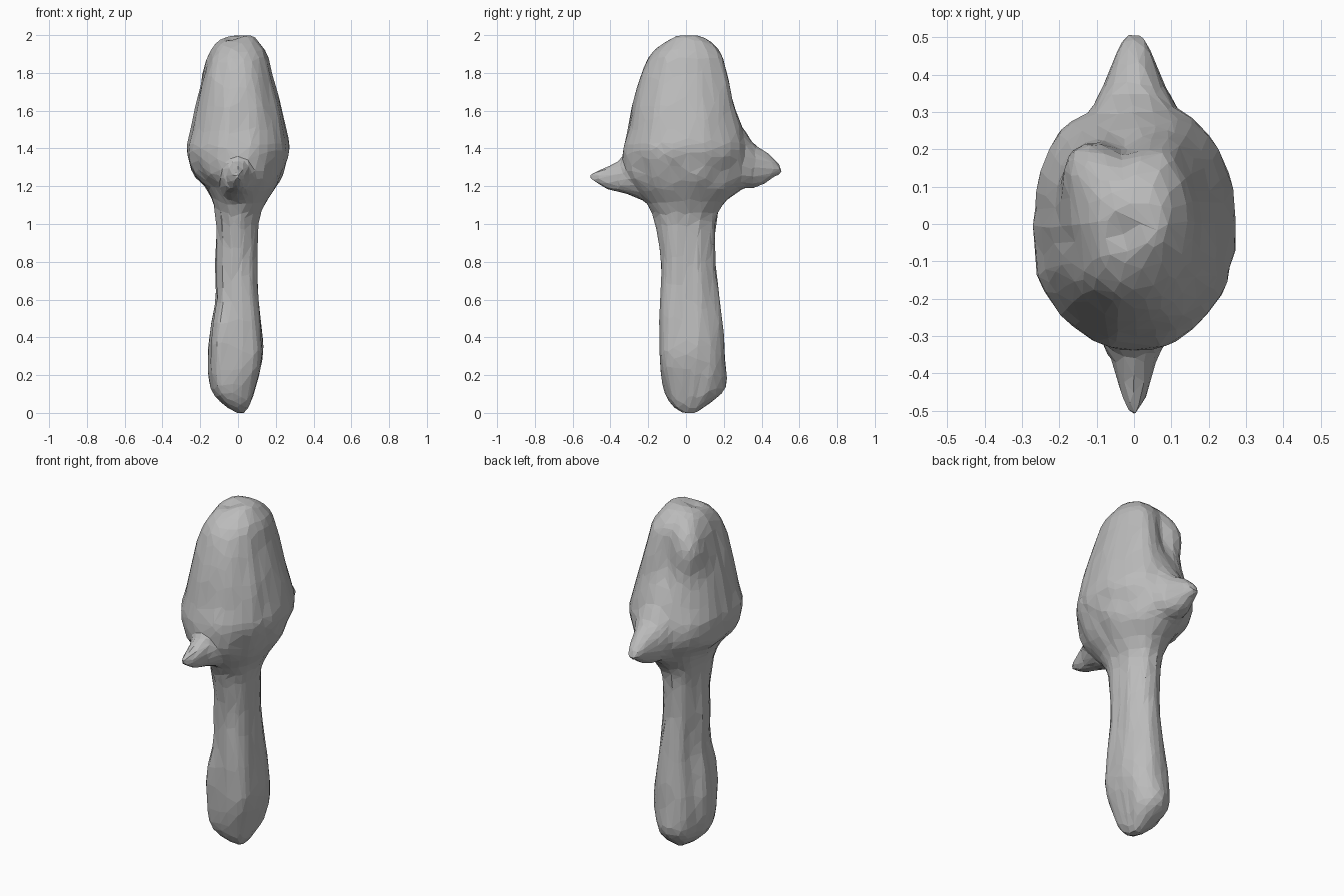
import bpy, bmesh, math
from mathutils import Vector, noise

if "Cube" in bpy.data.objects:
    bpy.data.objects.remove(bpy.data.objects["Cube"], do_unlink=True)

grey = bpy.data.materials.new("plain grey")
grey.use_nodes = True
grey.diffuse_color = (0.5, 0.5, 0.5, 1)
grey.node_tree.nodes["Principled BSDF"].inputs["Base Color"].default_value = (0.5, 0.5, 0.5, 1)

SIDES = 32


def smooth_rows(rows, steps=4):
    """Round off a profile by running a curve through its rows."""
    padded = [rows[0]] + rows + [rows[-1]]
    for a, b, c, d in zip(padded, padded[1:], padded[2:], padded[3:]):
        for s in range(steps):
            t = s / steps
            yield [q + t / 2 * (r - p + t * (2 * p - 5 * q + 4 * r - u + t * (3 * (q - r) + u - p)))
                   for p, q, r, u in zip(a, b, c, d)]
    yield rows[-1]


def loft(bm, rings):
    """Skin a closed tube over a list of vertex rings."""
    loops = [[bm.verts.new(p) for p in ring] for ring in rings]
    for a, b in zip(loops, loops[1:]):
        for i in range(SIDES):
            j = (i + 1) % SIDES
            bm.faces.new((a[i], a[j], b[j], b[i]))
    bm.faces.new(loops[0][::-1])
    bm.faces.new(loops[-1])


def oval(lo_u, hi_u, lo_v, hi_v):
    """Points of an oval that fits the given extents."""
    for i in range(SIDES):
        a = math.tau * i / SIDES
        c, s = math.cos(a), math.sin(a)
        yield ((lo_u + hi_u) / 2 + (hi_u - lo_u) / 2 * math.copysign(abs(c) ** 0.92, c),
               (lo_v + hi_v) / 2 + (hi_v - lo_v) / 2 * math.copysign(abs(s) ** 0.92, s))


bm = bmesh.new()

# Stem and cap: height, x extents, y extents
body = [(-.003, 0.0, .03, -.01, .05), (.04, -.075, .06, -.075, .11),
        (.13, -.145, .095, -.12, .21), (.30, -.160, .132, -.135, .208),
        (.45, -.142, .125, -.137, .20), (.60, -.12, .11, -.13, .18),
        (.80, -.12, .10, -.135, .158), (1.0, -.117, .105, -.16, .16),
        (1.1, -.13, .14, -.20, .20), (1.19, -.17, .195, -.28, .28),
        (1.28, -.245, .235, -.33, .33), (1.39, -.273, .272, -.335, .335),
        (1.5, -.25, .255, -.308, .305), (1.65, -.217, .22, -.28, .255),
        (1.8, -.180, .177, -.237, .22), (1.9, -.148, .15, -.187, .19),
        (1.97, -.10, .105, -.10, .125), (1.999, -.035, .07, -.05, .06)]
loft(bm, [[(x, y, z) for x, y in oval(*ext)] for z, *ext in smooth_rows(body)])

# Front and back beaks: distance from the axis, half width, z extents
front_beak = [(.18, .11, 1.10, 1.36), (.30, .09, 1.155, 1.355), (.36, .062, 1.17, 1.33),
              (.42, .045, 1.185, 1.30), (.47, .03, 1.215, 1.28), (.508, .012, 1.235, 1.262)]
back_beak = [(.18, .15, 1.10, 1.60), (.30, .12, 1.18, 1.51), (.36, .088, 1.19, 1.425),
             (.42, .062, 1.215, 1.385), (.47, .042, 1.25, 1.34), (.504, .022, 1.265, 1.30)]
for sign, beak in ((-1, front_beak), (1, back_beak)):
    loft(bm, [[(x, sign * y, z) for x, z in oval(-w, w, lo, hi)]
              for y, w, lo, hi in smooth_rows(beak)])

bmesh.ops.recalc_face_normals(bm, faces=bm.faces)
mesh = bpy.data.meshes.new("mushroom_body")
bm.to_mesh(mesh)
bm.free()
obj = bpy.data.objects.new("mushroom_body", mesh)
bpy.context.collection.objects.link(obj)


def bake(setup):
    """Apply the modifiers that setup adds."""
    setup(obj)
    graph = bpy.context.evaluated_depsgraph_get()
    obj.data = bpy.data.meshes.new_from_object(obj.evaluated_get(graph))
    obj.modifiers.clear()


def fuse(o):
    remesh = o.modifiers.new("fuse", "REMESH")
    remesh.mode, remesh.voxel_size = "VOXEL", 0.014
    blend = o.modifiers.new("blend", "SMOOTH")
    blend.factor, blend.iterations = 0.5, 2


def facet(o):
    o.modifiers.new("facet", "DECIMATE").ratio = 0.042


bake(fuse)

# Swellings and hollows: compass angle, spread, height, spread, amount
swells = [(-135, 25, .35, .25, .028), (-45, 25, .40, .5, .024), (135, 25, .45, .5, -.024),
          (97, 13, 1.74, .17, -.035), (132, 22, 1.82, .13, .05), (62, 16, 1.74, .2, .018)]


def swell(angle, z):
    total = 0
    for at, wide, height, tall, amount in swells:
        turn = (angle - at + 180) % 360 - 180
        total += amount * math.exp(-(turn / wide) ** 2 - ((z - height) / tall) ** 2)
    return total


# Shape the swellings, with long shallow ridges and a rough rim
for v in obj.data.vertices:
    p = v.co
    out = Vector((p.x, p.y, 0))
    if out.length < 0.001:
        continue
    d = out.normalized()
    body_part = min(1, out.length / 0.12) * (out.length < 0.36)
    ridge = noise.noise(Vector((d.x * 3, d.y * 3, p.z * 1.3)))
    dent = noise.noise(Vector((p.x * 11, p.y * 11, p.z * 5)))
    rim = math.exp(-((p.z - 1.28) / 0.08) ** 2)
    angle = math.degrees(math.atan2(p.y, p.x))
    p += d * body_part * (0.007 * ridge + (0.006 + 0.012 * rim) * dent + swell(angle, p.z))
    # Dimple in the crown
    if p.z > 1.9:
        p.z -= 0.025 * math.exp(-((p.x + .03) ** 2 + (p.y + .03) ** 2) / 0.002)

bake(facet)

# Stand it on the floor
floor = min(v.co.z for v in obj.data.vertices)
for v in obj.data.vertices:
    v.co.z -= floor

obj.data.materials.clear()
obj.data.materials.append(grey)
for f in obj.data.polygons:
    f.use_smooth = False
    f.material_index = 0
